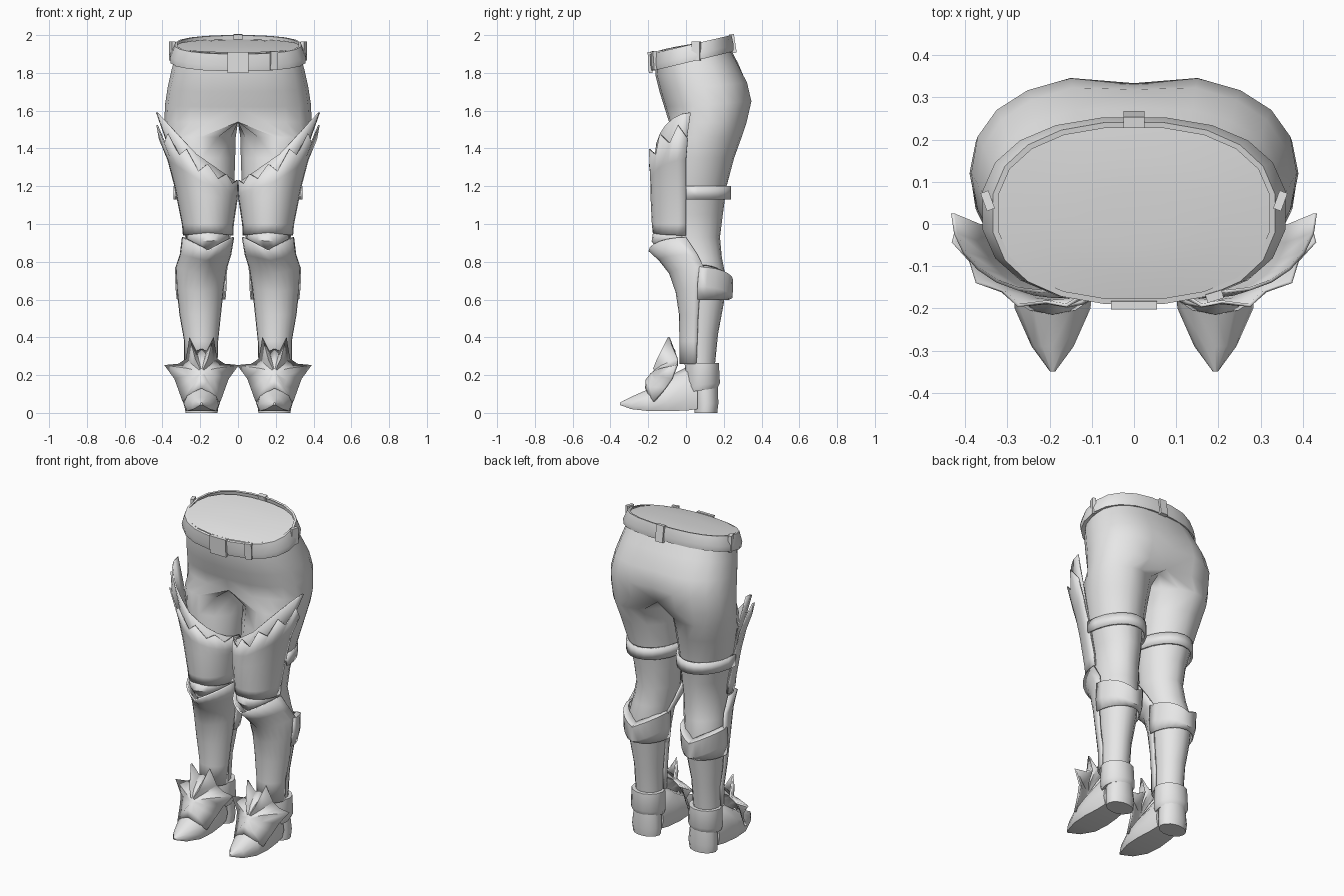
import bpy, bmesh, math
from mathutils import Vector, Matrix

if "Cube" in bpy.data.objects:
    bpy.data.objects.remove(bpy.data.objects["Cube"])

grey = bpy.data.materials.new("plain_grey")
grey.diffuse_color = (0.8, 0.8, 0.8, 1)
grey.use_nodes = True
grey.node_tree.nodes["Principled BSDF"].inputs["Base Color"].default_value = grey.diffuse_color


def finish(name, bm, mirror=True, thick=0, angle=40):
    """Turn a bmesh into a shaded object, optionally thickened and mirrored."""
    bmesh.ops.remove_doubles(bm, verts=bm.verts, dist=0.0005)
    bmesh.ops.recalc_face_normals(bm, faces=bm.faces)
    me = bpy.data.meshes.new(name)
    bm.to_mesh(me)
    bm.free()
    me.materials.append(grey)
    me.shade_smooth()
    me.set_sharp_from_angle(angle=math.radians(angle))
    ob = bpy.data.objects.new(name, me)
    bpy.context.collection.objects.link(ob)
    if thick:
        mod = ob.modifiers.new("thickness", 'SOLIDIFY')
        mod.thickness, mod.offset = thick, 0
    if mirror:
        mod = ob.modifiers.new("mirror", 'MIRROR')
        mod.merge_threshold = 0.001
    return ob


def loft(name, rows, closed=True, caps=(), skip=None, **kw):
    """Skin rows of points; skip(row, column) leaves faces out."""
    bm = bmesh.new()
    vs = [[bm.verts.new(p) for p in r] for r in rows]
    n = len(rows[0])
    for j in range(len(rows) - 1):
        for i in range(n if closed else n - 1):
            if not (skip and skip(j, i)):
                k = (i + 1) % n
                bm.faces.new((vs[j][i], vs[j][k], vs[j + 1][k], vs[j + 1][i]))
    for c in caps:
        bm.faces.new(vs[c])
    return finish(name, bm, **kw)


def spow(v, e):
    return math.copysign(abs(v) ** e, v)


def half_ring(xin, xout, yf, ys, z, n=12):
    """Half ellipse from inner side over y=yf to outer side; z = (inner, middle, outer)."""
    pts = []
    for i in range(n + 1):
        t = math.pi * (i / n - 0.5)
        s = math.sin(t)
        zz = z[1] + (z[2] - z[1]) * s if s > 0 else z[1] + (z[0] - z[1]) * -s
        pts.append(((xin + xout) / 2 + (xout - xin) / 2 * s, ys + (yf - ys) * math.cos(t), zz))
    return pts


def oval(cx, cy, z, rx, ry, n=14, slope=0):
    return [(cx + rx * math.cos(a), cy + ry * math.sin(a), z + slope * ry * math.sin(a))
            for a in (2 * math.pi * i / n for i in range(n))]


# Body: half pelvis running into one leg, mirrored
OUT, INN = 10, 5
body = []
for zf, zb, rx, yf, yb, cleft in [(1.85, 1.94, .33, -.165, .23, 0), (1.78, 1.85, .352, -.16, .28, .004),
                                  (1.70, 1.75, .372, -.14, .333, .014), (1.62, 1.65, .386, -.115, .356, .022),
                                  (1.54, 1.54, .39, -.09, .33, .05)]:
    row = []
    for i in range(OUT + 1):
        t = math.pi * (i / OUT - 0.5)
        u = (spow(math.sin(t), .85) + 1) / 2
        y = yf + (yb - yf) * u - (cleft if i == OUT else 0)
        row.append((rx * abs(math.cos(t)) ** .8 if 0 < i < OUT else 0, y, zf + (zb - zf) * u))
    a, b = Vector(row[-1]), Vector(row[0])
    row += [tuple(a.lerp(b, k / (INN + 1))) for k in range(1, INN + 1)]
    body.append(row)
for z, xi, xo, yf, yb in [(1.46, .012, .385, -.10, .295), (1.35, .015, .365, -.11, .255), (1.2, .02, .33, -.12, .215),
                          (1.05, .03, .292, -.12, .195), (.93, .04, .28, -.12, .18), (.82, .055, .292, -.07, .19),
                          (.7, .08, .31, -.04, .215), (.58, .09, .3, -.02, .2), (.42, .112, .28, -.015, .17),
                          (.22, .118, .275, -.005, .15)]:
    row = []
    for i in range(OUT + INN + 1):
        t = math.pi * (i / OUT - .5) if i <= OUT else math.pi * (.5 + (i - OUT) / (INN + 1))
        row.append(((xi + xo) / 2 + (xo - xi) / 2 * math.cos(t), (yf + yb) / 2 + (yb - yf) / 2 * math.sin(t), z))
    body.append(row)
loft("pelvis_and_legs", body, skip=lambda j, i: j < 4 and i >= OUT, caps=(-1,), angle=60)


# Belt with the closed waist top
def waist(rx, yf, yb, z0, slope, n=20):
    row = []
    for i in range(n):
        t = 2 * math.pi * (i + .5) / n
        y = (yf + yb) / 2 + (yb - yf) / 2 * spow(math.sin(t), .85)
        row.append((rx * spow(math.cos(t), .85), y, z0 + slope * y))
    return row


loft("belt", [waist(.325, -.155, .22, 1.86, .24), waist(.36, -.183, .252, 1.853, .24),
              waist(.363, -.19, .255, 1.885, .24), waist(.338, -.192, .243, 1.944, .233),
              waist(.325, -.178, .23, 1.944, .233)], mirror=False, angle=35)
loft("waist_top", [waist(.327, -.18, .232, 1.938, .17), waist(.22, -.12, .16, 1.945, .17),
                   waist(.1, -.05, .08, 1.948, .17)], caps=(-1,), mirror=False, angle=60)


def plate(name, loc, size, tilt=0, turn=0, mirror=False):
    bm = bmesh.new()
    bmesh.ops.create_cube(bm, size=1)
    m = Matrix.Translation(loc) @ Matrix.Rotation(turn, 4, 'Z') @ Matrix.Rotation(tilt, 4, 'X')
    bmesh.ops.transform(bm, matrix=m @ Matrix.Diagonal((*size, 1)), verts=bm.verts)
    finish(name, bm, mirror=mirror)


plate("belt_buckle", (0, -.19, 1.855), (.11, .02, .11), tilt=.06)
plate("front_belt_loop", (.19, -.168, 1.865), (.04, .02, .1), tilt=.08, turn=.3)
plate("back_belt_loop", (0, .248, 1.955), (.05, .026, .1), tilt=.15)
plate("side_belt_loops", (.347, .055, 1.915), (.02, .045, .1), turn=-.35, mirror=True)

# Thigh plates: plain under layer and jagged over layer
low = [(.035, .28, -.16, 0, (.94, .955, .94)), (.032, .285, -.165, 0, (1.0, 1.0, 1.0)),
       (.012, .325, -.172, 0, (1.13, 1.15, 1.2))]
loft("thigh_plate", [half_ring(*r) for r in low + [(.006, .37, -.172, 0, (1.17, 1.28, 1.42)),
     (.01, .43, -.16, .025, (1.22, 1.37, 1.59))]], closed=False, thick=.008)
jag = [half_ring(.002, .415, -.185, .01, (1.2, 1.28, 1.45)), half_ring(-.002, .436, -.2, .012, (1.23, 1.35, 1.53))]
jag = [jag[i % 2][i] for i in range(13)]
loft("jagged_thigh_plate", [half_ring(x - .006, X + .008, f - .012, s, z) for x, X, f, s, z in low] +
     [half_ring(.002, .37, -.185, 0, (1.16, 1.22, 1.34)), jag], closed=False, thick=.008)

# Knee cap between thigh plate and greave
loft("knee_cap", [half_ring(.05, .27, -.17, -.02, (.96,) * 3), half_ring(.05, .27, -.178, -.02, (.92, .91, .92)),
                  half_ring(.08, .25, -.14, -.02, (.87, .85, .87))], closed=False, thick=.008)

# Greave: flared at the knee, narrow at the ankle
loft("greave", [half_ring(*r) for r in [
    (.025, .292, -.195, .0, (.93, .86, .93)), (.04, .303, -.14, .06, (.84, .81, .84)),
    (.062, .326, -.085, .095, (.77, .74, .77)), (.08, .32, -.05, .075, (.66, .64, .66)),
    (.095, .305, -.032, .065, (.52,) * 3), (.11, .28, -.03, .06, (.38,) * 3),
    (.113, .28, -.03, .055, (.26,) * 3)]], closed=False, thick=.01, angle=50)

# Straps round the back of thigh and calf
loft("thigh_strap", [half_ring(.008, .335, .232, 0, (z,) * 3) for z in (1.13, 1.2)], closed=False, thick=.014)
loft("calf_strap", [half_ring(.07, .32, .222, .06, (.6, .6, .6)), half_ring(.064, .328, .243, .06, (.67, .61, .67)),
                    half_ring(.06, .33, .246, .07, (.77, .70, .77)), half_ring(.08, .31, .20, .08, (.78, .72, .78))],
     closed=False, thick=.008)

# Boots: ankle cuff, shoe and heel
loft("ankle_cuff", [oval(.196, .085, .12, .088, .085, slope=.15), oval(.196, .09, .15, .102, .092, slope=.1),
                    oval(.196, .088, .265, .098, .088), oval(.196, .088, .265, .08, .072)], caps=(0, -1))


def shoe_ring(y, w, zb, zt):
    """Flat-soled arch across the foot."""
    pts = [(.193 - w * .85, y, zb), (.193 + w * .85, y, zb)]
    return pts + [(.193 + w * math.cos(a), y, zb + (zt - zb) * (.25 + .75 * math.sin(a)))
                  for a in (math.pi * k / 6 for k in range(7))]


loft("shoe", [shoe_ring(*r) for r in [(-.35, .006, .042, .055), (-.29, .05, .02, .085), (-.2, .09, .01, .125),
     (-.1, .098, .01, .19), (0, .088, .012, .24), (.06, .08, .02, .22)]], caps=(0, -1), angle=50)
loft("heel", [oval(.193, .105, 0, .085, .062), oval(.193, .108, .05, .09, .065), oval(.193, .1, .15, .08, .07)],
     caps=(0, -1))

# Spiked instep plate: half outline (offset from foot centre) with a raised inner ring
half = [(0, -.06, .335), (.03, -.06, .325), (.063, -.09, .4), (.078, -.045, .285), (.12, -.045, .255),
        (.195, -.05, .25), (.14, -.075, .18), (.122, -.11, .13), (.097, -.17, .06), (.05, -.2, .105), (0, -.21, .13)]
outline = half + [(-x, y, z) for x, y, z in half[-2:0:-1]]
outer, ring = [], []
centre = Vector((.193, -.165, .215))
for x, y, z in outline:
    p = Vector((.193 + x, y, z))
    outer.append(p)
    q = centre.lerp(p, .5)
    q.x = .193 + max(-.075, min(.075, q.x - .193))
    q.y -= .022
    q.z = min(q.z, .28)
    ring.append(q)
loft("spiked_instep_plate", [outer, ring, [centre.lerp(q, .25) - Vector((0, .008, 0)) for q in ring]],
     caps=(-1,), thick=.012, angle=45)
